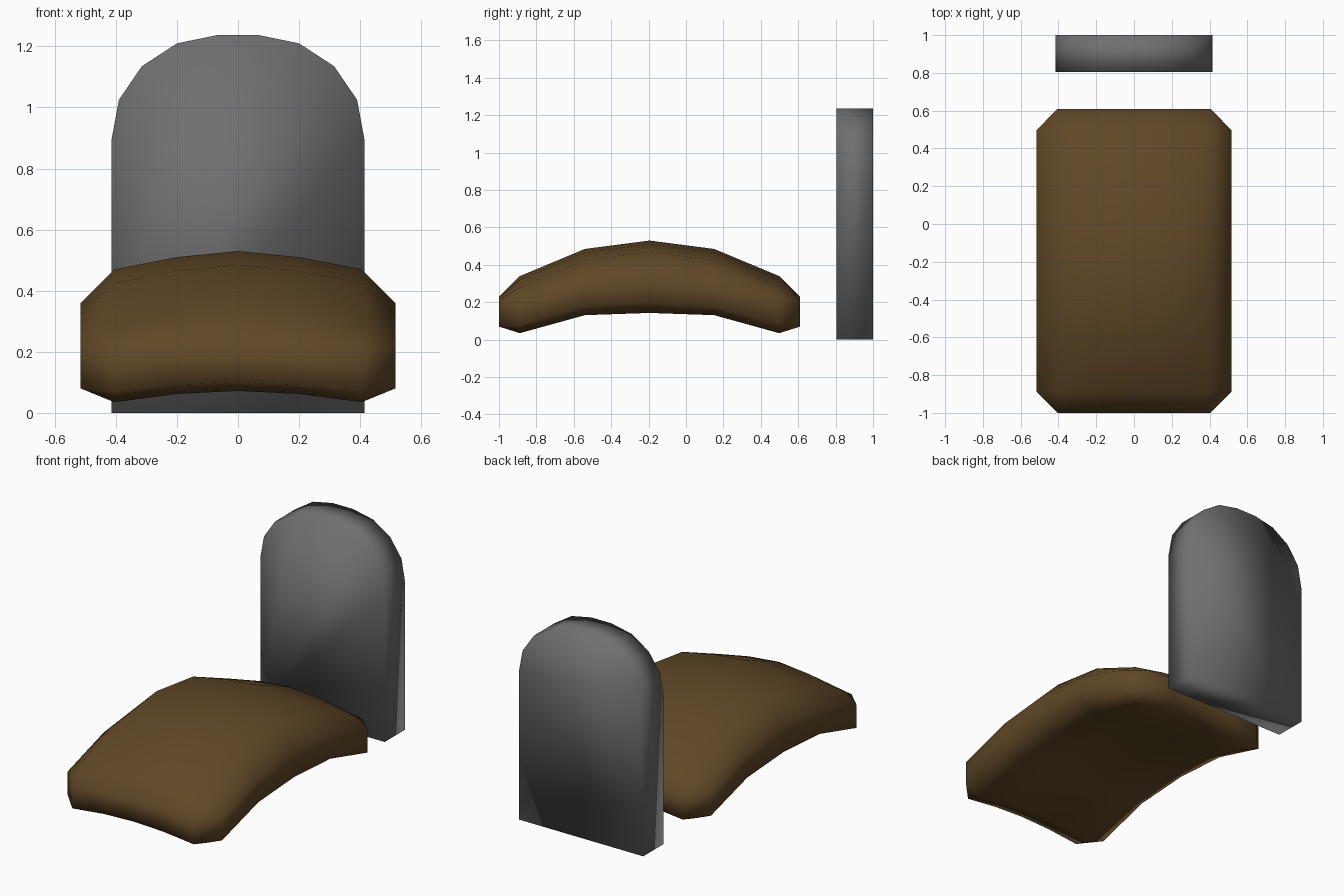
import bpy
import bmesh

if "Cube" in bpy.data.objects:
    bpy.data.objects.remove(bpy.data.objects["Cube"])


def material(name, rgb):
    m = bpy.data.materials.new(name)
    m.diffuse_color = (*rgb, 1.0)
    m.use_nodes = True
    m.node_tree.nodes["Principled BSDF"].inputs["Base Color"].default_value = m.diffuse_color
    return m


def finish(name, bm, mat):
    bmesh.ops.recalc_face_normals(bm, faces=bm.faces)
    for f in bm.faces:
        f.smooth = True
    me = bpy.data.meshes.new(name)
    bm.to_mesh(me)
    bm.free()
    me.materials.append(mat)
    ob = bpy.data.objects.new(name, me)
    bpy.context.collection.objects.link(ob)
    return ob


stone_grey = material("stone grey", (0.16, 0.16, 0.16))
soil_brown = material("soil brown", (0.118, 0.064, 0.02))

# Headstone: round-topped profile extruded in depth
half = [(0.415, 0.0), (0.415, 0.89), (0.39, 1.025), (0.315, 1.135),
        (0.2, 1.21), (0.068, 1.237)]
profile = half + [(-x, z) for x, z in reversed(half)]
bm = bmesh.new()
face = bm.faces.new([bm.verts.new((x, 0.805, z)) for x, z in profile])
ext = bmesh.ops.extrude_face_region(bm, geom=[face], use_keep_orig=True)
moved = [g for g in ext["geom"] if isinstance(g, bmesh.types.BMVert)]
bmesh.ops.translate(bm, verts=moved, vec=(0, 0.195, 0))
finish("headstone", bm, stone_grey)

# Soil mound: arched slab with chamfered rim, symmetric in x and y
XS = [0.0, 0.2, 0.405, 0.515]
YS = [0.0, 0.346, 0.693, 0.805]
Y_MID = -0.195
# per layer: crown height along y, drop along x, long rim, short rim
LAYERS = {
    "top": ([0.53, 0.485, 0.34], [0, 0.02, 0.06],
            [0.36, 0.325, 0.22], [0.23, 0.225, 0.21]),
    "bottom": ([0.18, 0.168, 0.072], [0, 0.01, 0.037],
               [0.20, 0.178, 0.08], [0.10, 0.092, 0.07]),
}


def height(layer, i, j):
    crown, drop, side, end = LAYERS[layer]
    if i == 3:
        return side[j]
    if j == 3:
        return end[i]
    return crown[j] - drop[i]


bm = bmesh.new()
R = range(-3, 4)
grid = {}
for layer in LAYERS:
    for i in R:
        for j in R:
            a, b = abs(i), abs(j)
            if a == b == 3:
                continue  # cut corner
            x = XS[a] * (1 if i > 0 else -1)
            y = Y_MID + YS[b] * (1 if j > 0 else -1)
            grid[layer, i, j] = bm.verts.new((x, y, height(layer, a, b)))
    for i in range(-3, 3):
        for j in range(-3, 3):
            keys = [(layer, i, j), (layer, i + 1, j),
                    (layer, i + 1, j + 1), (layer, i, j + 1)]
            bm.faces.new([grid[k] for k in keys if k in grid])

# Rim wall joining top and bottom
S = range(-2, 3)
loop = ([(i, -3) for i in S] + [(3, j) for j in S]
        + [(-i, 3) for i in S] + [(-3, -j) for j in S])
for p, q in zip(loop, loop[1:] + loop[:1]):
    bm.faces.new([grid["top", *p], grid["top", *q],
                  grid["bottom", *q], grid["bottom", *p]])
finish("soil_mound", bm, soil_brown)
